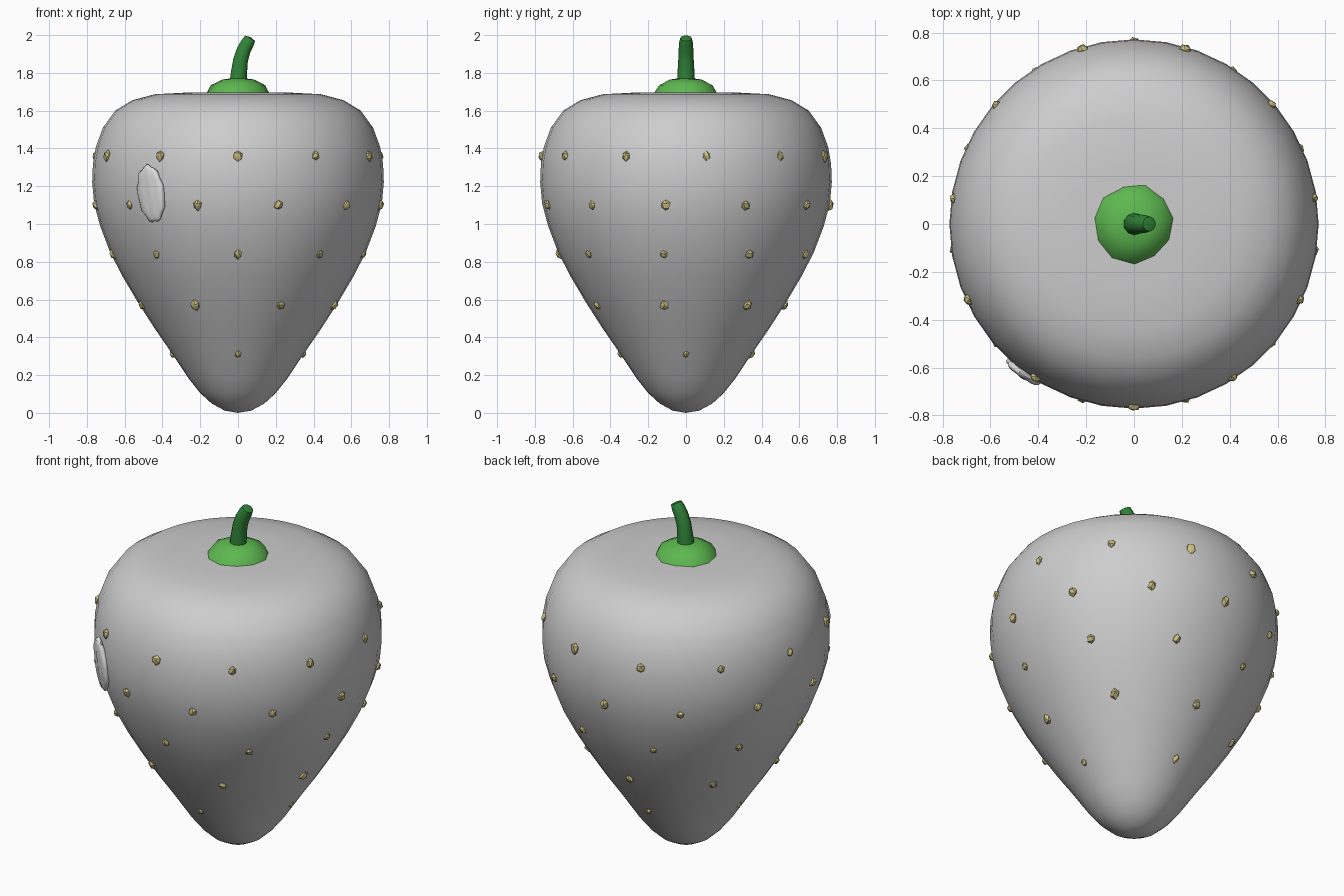
import bpy, bmesh, math, random
from mathutils import Matrix, Vector

random.seed(4)
cube = bpy.data.objects.get("Cube")
if cube:
    bpy.data.objects.remove(cube, do_unlink=True)


def material(name, rgb):
    m = bpy.data.materials.new(name)
    m.use_nodes = True
    m.diffuse_color = (*rgb, 1)
    m.node_tree.nodes["Principled BSDF"].inputs["Base Color"].default_value = (*rgb, 1)
    return m


SKIN = material("pale grey skin", (0.61, 0.61, 0.61))
SHINE = material("light grey patch", (0.7, 0.7, 0.7))
LEAF = material("leaf green", (0.11, 0.48, 0.08))
STALK = material("dark stalk green", (0.03, 0.23, 0.04))
SEED = material("straw yellow", (0.6, 0.52, 0.22))


def finish(bm, name, mat, angle):
    bmesh.ops.remove_doubles(bm, verts=bm.verts, dist=0.0005)
    bmesh.ops.recalc_face_normals(bm, faces=bm.faces)
    mesh = bpy.data.meshes.new(name)
    bm.to_mesh(mesh)
    bm.free()
    mesh.materials.append(mat)
    ob = bpy.data.objects.new(name, mesh)
    bpy.context.collection.objects.link(ob)
    bpy.ops.object.select_all(action="DESELECT")
    ob.select_set(True)
    bpy.context.view_layer.objects.active = ob
    bpy.ops.object.shade_smooth_by_angle(angle=math.radians(angle))
    return ob


def loft(rings, sides, wobble=0.0):
    """Skin rings given as (centre x, centre z, radius, tilt in degrees)."""
    bm = bmesh.new()
    previous = None
    for x, z, r, tilt in rings:
        place = Matrix.Translation((x, 0, z)) @ Matrix.Rotation(math.radians(tilt), 4, "Y")
        ring = []
        for i in range(sides):
            a = math.tau * i / sides
            rr = r * (1 + random.uniform(-wobble, wobble))
            ring.append(bm.verts.new(place @ Vector((rr * math.sin(a), -rr * math.cos(a), 0))))
        if previous:
            for i in range(sides):
                j = (i + 1) % sides
                bm.faces.new((previous[i], previous[j], ring[j], ring[i]))
        previous = ring
    return bm


# Fruit body: lathed teardrop
profile = [(0, 0), (0.07, 0.012), (0.14, 0.05), (0.20, 0.105), (0.26, 0.18),
           (0.35, 0.315), (0.44, 0.445), (0.53, 0.585), (0.61, 0.72), (0.677, 0.85),
           (0.73, 0.99), (0.762, 1.11), (0.772, 1.22), (0.768, 1.32), (0.752, 1.41),
           (0.715, 1.51), (0.65, 1.60), (0.56, 1.655), (0.44, 1.687), (0.25, 1.697), (0, 1.697)]
finish(loft([(0, z, r, 0) for r, z in profile], 36), "fruit_body", SKIN, 60)


def surface(z):
    """Radius and upward slope of the body's outward normal at a height."""
    for (r0, z0), (r1, z1) in zip(profile, profile[1:]):
        if z0 <= z <= z1:
            t = (z - z0) / (z1 - z0)
            return r0 + t * (r1 - r0), math.atan2(r0 - r1, z1 - z0)


def surface_frame(z, angle, lift=0.0):
    """Frame on the skin: x sideways, -y outward, z up the skin."""
    r, slope = surface(z)
    return (Matrix.Rotation(angle, 4, "Z") @ Matrix.Translation((0, -r - lift, z))
            @ Matrix.Rotation(-slope, 4, "X"))


# Seeds: staggered rows of small pebbles
bm = bmesh.new()
for z, count, offset, size in [(1.36, 11, 0, 1), (1.1, 11, 0.5, 0.95), (0.84, 9, 0, 0.9),
                               (0.57, 7, 0.5, 1), (0.31, 4, 0, 0.75)]:
    for i in range(count):
        s = size * random.uniform(0.85, 1.1)
        tall = random.uniform(0.95, 1.2)
        frame = surface_frame(z, math.tau * (i + offset) / count)
        made = bmesh.ops.create_icosphere(bm, subdivisions=1, radius=1)
        for v in made["verts"]:
            v.co *= random.uniform(0.85, 1.08)
            v.co = frame @ Vector((v.co.x * 0.026 * s, v.co.y * 0.022 * s, v.co.z * 0.028 * s * tall))
finish(bm, "seeds", SEED, 35)

# Raised patch: thin lumpy oval with lengthwise ridges
bm = bmesh.new()
bmesh.ops.create_icosphere(bm, subdivisions=3, radius=1)
frame = surface_frame(1.16, math.radians(-36.7), 0.003) @ Matrix.Rotation(math.radians(-6), 4, "Y")
for v in bm.verts:
    x, y, z = v.co
    edge = 1 + 0.05 * math.sin(9 * math.atan2(z, x))
    depth = math.copysign(abs(y) ** 0.7, y) * (1 + 0.15 * math.sin(10 * x))
    v.co = frame @ Vector((x * 0.085 * edge, depth * 0.023, z * 0.152 * edge))
finish(bm, "raised_patch", SHINE, 50)

# Leaf cap: low uneven dome
cap = [(0, 1.685, 0, 0), (0, 1.688, 0.168, 0), (0, 1.735, 0.142, 0),
       (0, 1.765, 0.085, 0), (0, 1.776, 0, 0)]
finish(loft(cap, 11, 0.04), "leaf_cap", LEAF, 40)

# Stalk: tapered tube leaning to the model's left
stalk = [(0, 1.74, 0.048, 0), (0.005, 1.80, 0.045, 5), (0.014, 1.87, 0.041, 12),
         (0.030, 1.92, 0.039, 22), (0.050, 1.957, 0.037, 27), (0.064, 1.983, 0.031, 28),
         (0.067, 1.989, 0, 28)]
finish(loft(stalk, 10), "stalk", STALK, 50)
